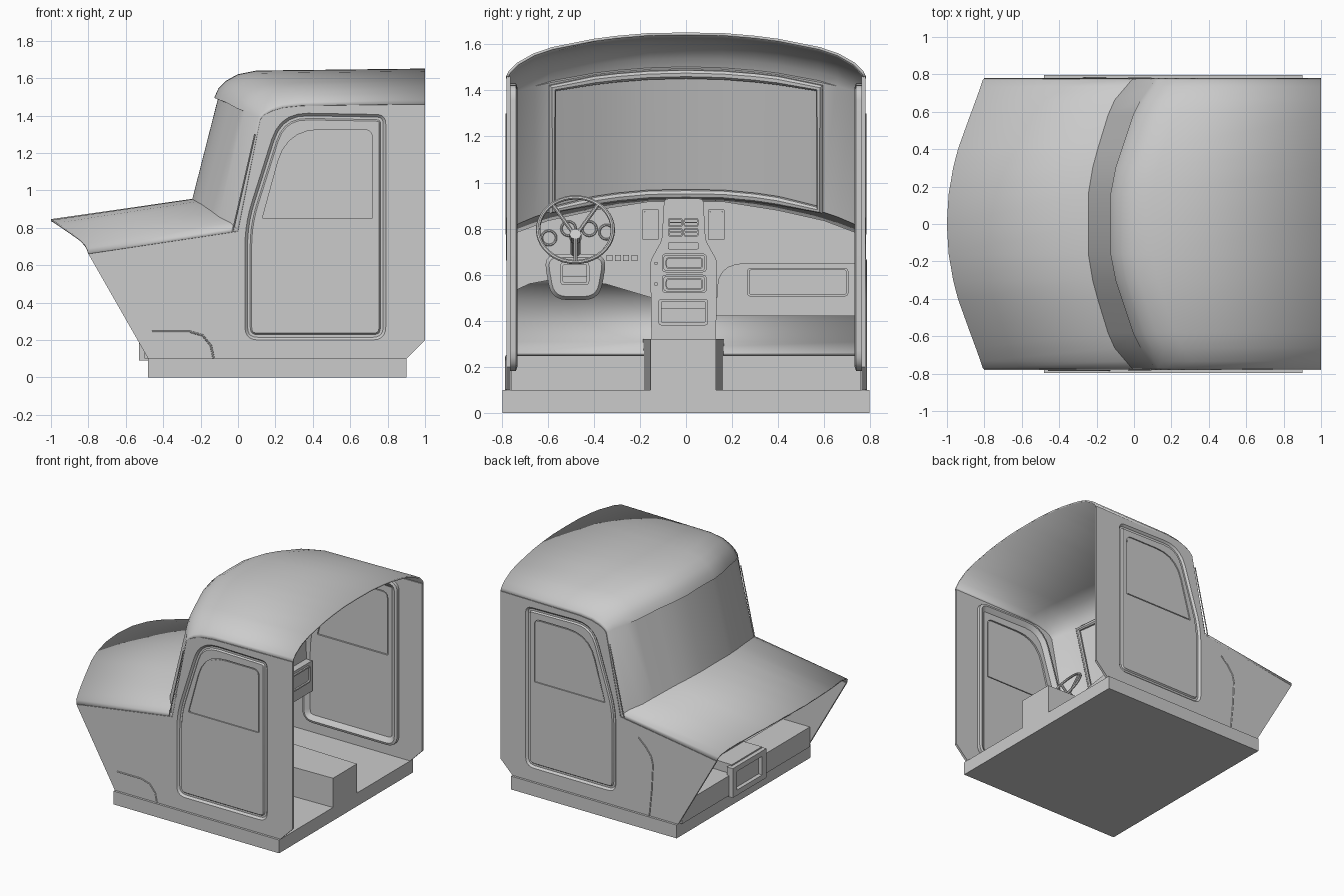
import bpy, bmesh, math
from mathutils import Vector

if "Cube" in bpy.data.objects:
    bpy.data.objects.remove(bpy.data.objects["Cube"])

# ---------- helpers ----------
def finish(bm, name, smooth=True):
    bmesh.ops.remove_doubles(bm, verts=bm.verts, dist=1e-5)
    bmesh.ops.recalc_face_normals(bm, faces=bm.faces)
    me = bpy.data.meshes.new(name)
    bm.to_mesh(me)
    bm.free()
    ob = bpy.data.objects.new(name, me)
    bpy.context.collection.objects.link(ob)
    shade(ob) if smooth else None
    return ob

def shade(ob):
    bpy.ops.object.select_all(action='DESELECT')
    ob.select_set(True)
    bpy.context.view_layer.objects.active = ob
    bpy.ops.object.shade_smooth_by_angle(angle=math.radians(32))

def rounded(pts, r=0.03, n=5):
    """Polygon with rounded corners; a third value in a point is its own radius."""
    out = []
    for i, p in enumerate(pts):
        rad = p[2] if len(p) > 2 else r
        c = Vector(p[:2])
        a, b = Vector(pts[i - 1][:2]) - c, Vector(pts[(i + 1) % len(pts)][:2]) - c
        a, b = (c + v.normalized() * min(rad, v.length * .45) for v in (a, b))
        for k in range(n + 1):
            t = k / n
            out.append(a * (1 - t) ** 2 + c * 2 * t * (1 - t) + b * t * t)
    return out

def inset(pts, d):
    out, n = [], len(pts)
    area = sum(pts[i - 1].x * pts[i].y - pts[i].x * pts[i - 1].y for i in range(n))
    s = 1 if area > 0 else -1
    for i in range(n):
        e1, e2 = (pts[i] - pts[i - 1]).normalized(), (pts[(i + 1) % n] - pts[i]).normalized()
        n1, n2 = Vector((-e1.y, e1.x)) * s, Vector((-e2.y, e2.x)) * s
        out.append(pts[i] + (n1 + n2) * d / (1 + n1.dot(n2)))
    return out

def put(axis, p, c):
    return (p[0], c, p[1]) if axis == 'y' else (c, p[0], p[1])

def plate(name, axis, loops, c0, c1):
    """Outline (with holes) extruded along an axis."""
    bm = bmesh.new()
    for lp in loops:
        vs = [bm.verts.new(put(axis, p, c0)) for p in lp]
        for i in range(len(vs)):
            bm.edges.new((vs[i - 1], vs[i]))
    bmesh.ops.remove_doubles(bm, verts=bm.verts, dist=1e-5)
    bmesh.ops.triangle_fill(bm, use_beauty=True, edges=bm.edges[:])
    bm.verts.index_update()
    faces, off = bm.faces[:], Vector(put(axis, (0, 0), c1 - c0))
    rim = [e for e in bm.edges if len(e.link_faces) == 1]
    top = {v: bm.verts.new(v.co + off) for v in bm.verts[:]}
    for f in faces:
        bm.faces.new([top[v] for v in reversed(f.verts)])
    for e in rim:
        a, b = e.verts
        bm.faces.new((a, b, top[b], top[a]))
    return finish(bm, name)

def loft(name, loops, closed=True, caps=False):
    bm = bmesh.new()
    rows = [[bm.verts.new(p) for p in lp] for lp in loops]
    n = len(rows[0])
    for r0, r1 in zip(rows, rows[1:]):
        for i in range(0 if closed else 1, n):
            bm.faces.new((r0[i - 1], r0[i], r1[i], r1[i - 1]))
    if caps:
        bm.faces.new(rows[0])
        bm.faces.new(rows[-1])
    return finish(bm, name)

def rect(a0, a1, b0, b1):
    return [(a0, b0), (a1, b0), (a1, b1), (a0, b1)]

def box(name, x0, x1, y0, y1, z0, z1):
    return plate(name, 'x', [rect(y0, y1, z0, z1)], x0, x1)

def bezel(name, y0, y1, z0, z1, x, w=.01, r=.02, d=.012):
    o = rounded(rect(y0, y1, z0, z1), r)
    return plate(name, 'x', [o, inset(o, w)], x - .005, x + d)

def tube(name, pts, r, cyclic=False):
    cu = bpy.data.curves.new(name, 'CURVE')
    cu.dimensions, cu.bevel_depth, cu.bevel_resolution = '3D', r, 2
    cu.use_fill_caps = True
    sp = cu.splines.new('POLY')
    sp.points.add(len(pts) - 1)
    for q, p in zip(sp.points, pts):
        q.co = (*p, 1)
    sp.use_cyclic_u = cyclic
    ob = bpy.data.objects.new(name, cu)
    bpy.context.collection.objects.link(ob)
    bpy.ops.object.select_all(action='DESELECT')
    ob.select_set(True)
    bpy.context.view_layer.objects.active = ob
    bpy.ops.object.convert(target='MESH')
    shade(bpy.context.object)

# ---------- outer shell: hood, windshield, visor, roof ----------
# y, hood tip x z, cowl x z, windshield top x z, roof z
STATIONS = [(0, -1, .84, -.24, .95, -.12, 1.50, 1.64), (.16, -.99, .836, -.24, .948, -.12, 1.496, 1.638),
            (.3, -.966, .82, -.217, .935, -.093, 1.485, 1.626), (.4, -.94, .802, -.19, .92, -.06, 1.473, 1.613),
            (.58, -.875, .757, -.135, .882, .0, 1.44, 1.577), (.66, -.845, .735, -.1, .855, .04, 1.42, 1.55),
            (.73, -.82, .708, -.04, .825, .09, 1.40, 1.51), (.765, -.808, .685, -.01, .80, .112, 1.385, 1.475),
            (.775, -.8, .66, .0, .78, .12, 1.38, 1.455)]
ROOF = [(0, 0), (.02, .3), (.06, .58), (.12, .82), (.22, .96)]

def profile(st):
    y, hx, hz, cx, cz, wx, wz, rz = st
    lip = .018 if y < .62 else 0
    pts = [(hx, hz), (cx, cz), (wx + lip, wz - lip * .4)]
    pts += [(wx + dx, wz + f * (rz - wz)) for dx, f in ROOF]
    return pts + [(1, rz + .005)]

across = [(-s[0], s) for s in STATIONS[:0:-1]] + [(s[0], s) for s in STATIONS]
shell = loft("cab_shell", [[put('y', p, y) for p in profile(s)] for y, s in across], closed=False)
m = shell.modifiers.new("thickness", 'SOLIDIFY')
m.thickness, m.offset = .012, 0
frame = [(s[5] + .03, y, s[6] - .03) for y, s in across if abs(y) < .65]
frame += [(s[3] + .03, y, s[4]) for y, s in reversed(across) if abs(y) < .65]
tube("windshield_inner_frame", frame, .02, True)

# ---------- sides and doors ----------
OUT = profile(STATIONS[-1]) + [(1, .2), (.9, .1), (-.48, .1)]
DOOR = rounded([(.037, .2, .07), (.79, .2, .07), (.79, 1.405, .05), (.225, 1.415, .15), (.037, .82, .12)])
WIN = rounded([(.13, .85, .008), (.72, .85, .008), (.72, 1.325, .05), (.26, 1.325, .18)])
CREASE = {-1: [(-.46, .245), (-.26, .245), (-.19, .225), (-.145, .17), (-.13, .1)],
          1: [(-.15, .665), (-.21, .61), (-.255, .55), (-.27, .49), (-.26, .3), (-.24, .1)]}
for s, side in ((-1, "near"), (1, "far")):
    def ring(pts, y):
        return [put('y', p, s * y) for p in pts]
    panel = inset(DOOR, .036)
    plate(side + "_side_panel", 'y', [OUT, DOOR], s * .762, s * .78)
    loft(side + "_door_jamb", [ring(DOOR, .78), ring(inset(DOOR, .014), .766),
                               ring(inset(DOOR, .028), .766), ring(panel, .777)])
    loft(side + "_door_inner_frame", [ring(inset(DOOR, -.018), .762), ring(inset(DOOR, -.018), .738),
                                      ring(DOOR, .732), ring(inset(DOOR, .03), .752), ring(panel, .757)])
    plate(side + "_door", 'y', [panel, WIN], s * .755, s * .777)
    plate(side + "_door_window", 'y', [inset(WIN, .009)], s * .761, s * .773)
    loft(side + "_window_seal", [ring(WIN, .777), ring(WIN, .768), ring(inset(WIN, .009), .768)])
    tube(side + "_pillar_trim", [(.09, s * .779, 1.3), (-.03, s * .779, .775)], .004)
    tube(side + "_fender_crease", ring(CREASE[s], .779), .006)

# ---------- floor, tunnel, firewall ----------
box("floor_slab", -.48, .9, -.797, .797, 0, .1)
loft("tunnel", [[(x, *p) for p in rect(y0, y1, .09, .32)]
                for x, y0, y1 in ((-.5, -.19, .17), (.9, -.155, .13))], caps=True)
o = rect(-.2, .2, .09, .31)
plate("tunnel_front_frame", 'x', [o, rect(-.15, .15, .13, .27)], -.53, -.48)
box("kick_panel_left", -.5, -.2, -.76, -.17, .1, .25)
box("kick_panel_right", -.5, -.2, .15, .76, .1, .25)
fire = [(-.22, .25), (-.34, .3), (-.39, .4), (-.36, .5), (-.28, .57), (-.1, .6)]
wall = loft("firewall", [[put('y', p, y) for p in fire] for y in (-.76, .76)], closed=False)
wall.modifiers.new("thickness", 'SOLIDIFY').thickness = .012

# ---------- dashboard ----------
top = [(.745, .78), (.6, .835), (.4, .88), (.16, .918)]
dash = top + [(-y, z) for y, z in reversed(top)]
dash += [(-.745, .53), (-.68, .56), (-.6, .575), (-.35, .56), (-.15, .5), (.15, .5), (.745, .55)]
plate("dashboard", 'x', [dash], -.14, .05)
glove = rounded([(.13, .42, .01), (.745, .42, .01), (.745, .65, .01), (.14, .65, .12)])
plate("glove_compartment", 'x', [glove], -.1, .1)
bezel("glove_door", .265, .705, .505, .63, .1)
con = [(-.15, .31), (.13, .31), (.135, .66), (.085, .75), (.075, .93), (-.095, .93), (-.105, .75), (-.155, .66)]
plate("console", 'x', [rounded(con, .02)], -.1, .14)

# ---------- console details ----------
X = .14
for name, z0, z1 in (("upper_vent", .808, .845), ("lower_vent", .765, .802)):
    for side, y0, y1 in (("left", -.078, -.014), ("right", -.01, .054)):
        bezel(f"{name}_{side}", y0, y1, z0, z1, X, .006, .01)
        box(f"{name}_{side}_slat", X - .005, X + .008, y0, y1, (z0 + z1) / 2 - .003, (z0 + z1) / 2 + .003)
bezel("display", -.078, .054, .71, .74, X, .005, .006)
bezel("radio", -.105, .09, .61, .692, X)
bezel("climate_panel", -.105, .09, .52, .6, X)
for z in (.65, .56):
    bezel("panel_inner", -.088, .073, z - .025, z + .025, X, .006, .015, .007)
    box("knob", X, X + .01, -.136, -.124, z - .006, z + .006)
bezel("tray", -.12, .096, .38, .495, X, .014, .015, .02)
box("tray_lid", X - .01, X + .012, -.11, .086, .45, .485)
for name, y0 in (("left", -.19), ("right", .095)):
    y1 = y0 + .073
    bezel("dash_vent_" + name, y0, y1, .75, .885, .05, .012, .01, .02)
    for k in range(3):
        yc = y0 + .022 + k * .0145
        box("vent_slat_" + name, .045, .062, yc - .003, yc + .003, .76, .875)

# ---------- instruments and steering ----------
for y, z in ((-.595, .76), (-.51, .8), (-.42, .8), (-.345, .785)):
    bpy.ops.mesh.primitive_torus_add(location=(.052, y, z), rotation=(0, math.pi / 2, 0), major_radius=.031,
                                     minor_radius=.005, major_segments=24, minor_segments=6)
    bpy.context.object.name = "gauge_ring"
    shade(bpy.context.object)
for k in range(4):
    y = -.345 + k * .036
    box("switch", .045, .065, y, y + .026, .66, .685)
cover = rounded([(-.62, .69), (-.34, .69), (-.375, .49), (-.585, .49)], .07)
loft("column_cover", [[(x, *p) for p in inset(cover, d)] for x, d in ((.0, 0), (.08, 0), (.1, .015))], caps=True)
bezel("column_gaiter_frame", -.545, -.42, .555, .655, .1, .012, .015, .02)
box("column_gaiter", .08, .112, -.535, -.43, .59, .645)
axis = Vector((math.cos(math.radians(30)), 0, .5))
c = Vector((.25, -.48, .795))
hub = c - axis * .05
tube("steering_column", [hub - axis * .16, hub - axis * .02], .022)
tube("steering_hub", [hub - axis * .03, hub + axis * .012], .026)
bpy.ops.mesh.primitive_torus_add(location=c, rotation=(0, math.radians(60), 0), major_radius=.162,
                                 minor_radius=.0095, major_segments=40, minor_segments=8)
bpy.context.object.name = "steering_wheel"
shade(bpy.context.object)
up = Vector((-.5, 0, math.cos(math.radians(30))))
for a in (52, 128, 270):
    d = Vector((0, 1, 0)) * math.cos(math.radians(a)) + up * math.sin(math.radians(a))
    tube("wheel_spoke", [hub, hub + d * .03 + axis * .005, c + d * .16], .009)
